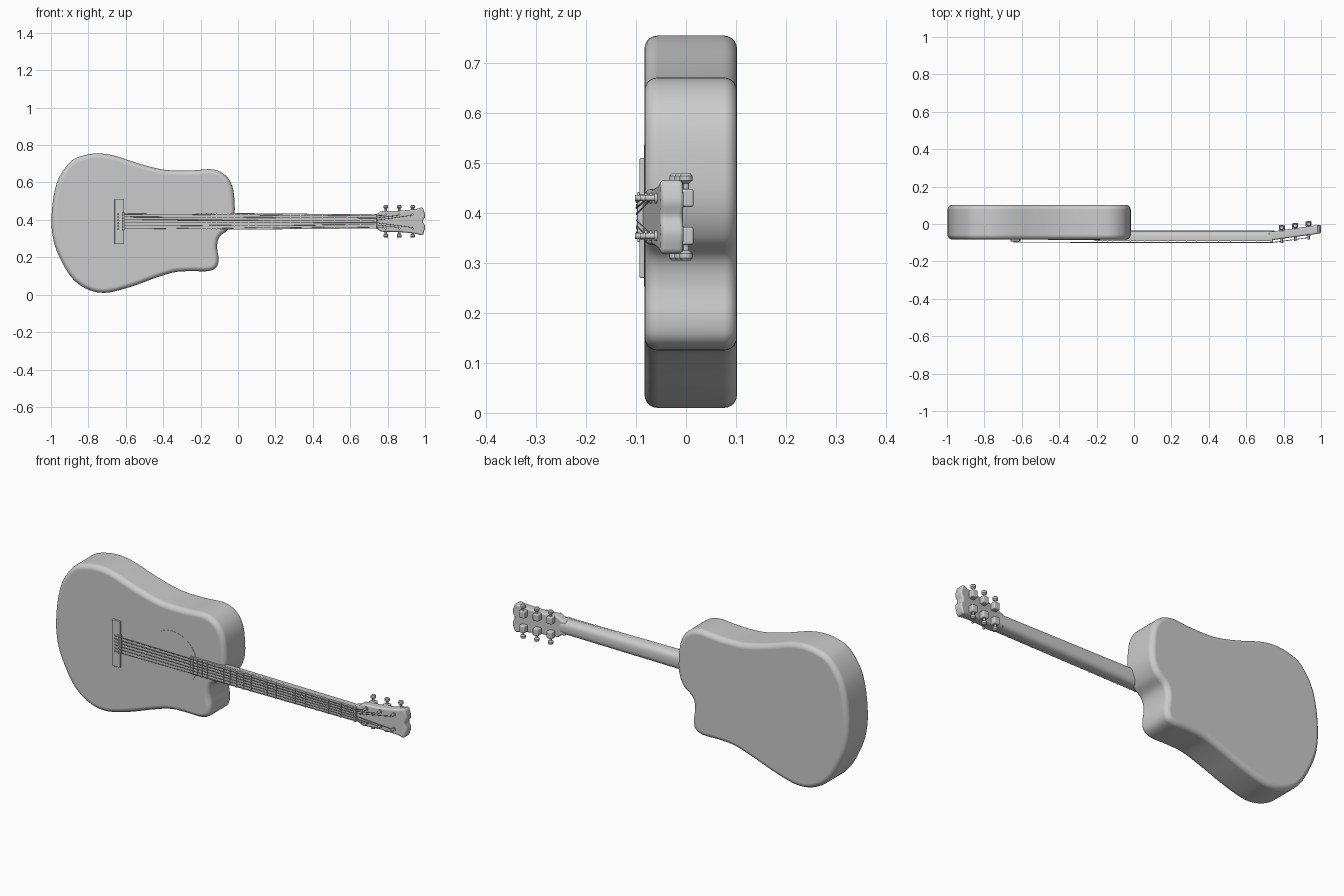
import bpy, bmesh, math
from mathutils import Vector, Matrix

if "Cube" in bpy.data.objects:
    bpy.data.objects.remove(bpy.data.objects["Cube"])

ZC = 0.392            # centre line of neck and strings
NUT, SADDLE = 0.73, -0.62


def finish(bm, name, bevel=0.0, segs=3, limit=40):
    bmesh.ops.recalc_face_normals(bm, faces=bm.faces)
    me = bpy.data.meshes.new(name)
    bm.to_mesh(me)
    bm.free()
    ob = bpy.data.objects.new(name, me)
    bpy.context.collection.objects.link(ob)
    bpy.ops.object.select_all(action='DESELECT')
    ob.select_set(True)
    bpy.context.view_layer.objects.active = ob
    bpy.ops.object.shade_smooth_by_angle(angle=math.radians(35))
    if bevel:
        m = ob.modifiers.new("Bevel", 'BEVEL')
        m.width, m.segments = bevel, segs
        m.limit_method, m.angle_limit = 'ANGLE', math.radians(limit)
        w = ob.modifiers.new("Normals", 'WEIGHTED_NORMAL')
        w.keep_sharp = False
        for e in me.edges:
            e.use_edge_sharp = False
        for p in me.polygons:
            p.use_smooth = True
    return ob


def spline(pts, steps):
    """Closed smooth curve through 2D points."""
    out, n = [], len(pts)
    for i in range(n):
        a, b, c, d = (Vector(pts[(i + k) % n]) for k in (-1, 0, 1, 2))
        for s in range(steps):
            t = s / steps
            out.append(0.5 * (2 * b + (c - a) * t + (2 * a - 5 * b + 4 * c - d) * t * t
                              + (3 * b - a - 3 * c + d) * t ** 3))
    return out


def slab(name, pts, y0, y1, bevel=0.0, segs=3, shear=None, limit=40):
    """Extrude an x-z outline along y; shear offsets y as a function of x."""
    f = shear or (lambda x: 0)
    bm = bmesh.new()
    front = [bm.verts.new((x, y0 + f(x), z)) for x, z in pts]
    back = [bm.verts.new((x, y1 + f(x), z)) for x, z in pts]
    bm.faces.new(front)
    bm.faces.new(back)
    for i in range(len(pts)):
        j = (i + 1) % len(pts)
        bm.faces.new((front[i], front[j], back[j], back[i]))
    return finish(bm, name, bevel, segs, limit)


def box(name, x0, x1, y0, y1, z0, z1, bevel=0.0):
    return slab(name, [(x0, z0), (x1, z0), (x1, z1), (x0, z1)], y0, y1, bevel, 2)


def add_cyl(bm, p, q, r, r2=None, n=16):
    p, q = Vector(p), Vector(q)
    rot = (q - p).to_track_quat('Z', 'Y').to_matrix().to_4x4()
    bmesh.ops.create_cone(bm, cap_ends=True, segments=n, radius1=r,
                          radius2=r if r2 is None else r2, depth=(q - p).length,
                          matrix=Matrix.Translation((p + q) / 2) @ rot)


# Body with one cutaway
outline = [(-.997, .405), (-.985, .53), (-.955, .63), (-.89, .716), (-.82, .746), (-.746, .755),
           (-.66, .743), (-.527, .70), (-.393, .668), (-.26, .664), (-.136, .67),
           (-.067, .638), (-.03, .578), (-.018, .487), (-.022, .41), (-.05, .35), (-.098, .31),
           (-.112, .257), (-.104, .19), (-.117, .145), (-.163, .126), (-.25, .126),
           (-.34, .12), (-.446, .088), (-.58, .04), (-.714, .01), (-.82, .036), (-.90, .105),
           (-.965, .225), (-.99, .31)]
slab("body", spline(outline, 6), -.083, .102, .026, 5, limit=60)

# Soundhole disc
bm = bmesh.new()
add_cyl(bm, (-.318, -.08, .395), (-.318, -.0845, .395), .142, n=64)
finish(bm, "soundhole")

# Neck: D-shaped section, tapering towards the nut
bm = bmesh.new()
rings = []
for x, w in ((-.09, .045), (-.02, .0445), (.35, .041), (NUT + .02, .037)):
    ring = []
    for k in range(17):
        a = math.pi * k / 16
        c, s = math.cos(a), math.sin(a)
        ring.append(bm.verts.new((x, -.082 + .046 * s ** .7,
                                  ZC + w * math.copysign(abs(c) ** .7, c))))
    rings.append(ring)
for r, q in zip(rings, rings[1:]):
    for k in range(17):
        j = (k + 1) % 17
        bm.faces.new((r[k], r[j], q[j], q[k]))
bm.faces.new(rings[0])
bm.faces.new(rings[-1])
finish(bm, "neck")


# Fretboard, frets and nut
def half_width(x):
    return .045 - .007 * (x + .21) / (NUT + .21)


slab("fretboard", [(-.21, ZC - .045), (NUT, ZC - .038), (NUT, ZC + .038), (-.21, ZC + .045)],
     -.091, -.08)
for n in range(1, 21):
    x = NUT - (NUT - SADDLE) * (1 - 2 ** (-n / 12))
    w = half_width(x)
    box(f"fret_{n}", x - .0025, x + .0025, -.094, -.09, ZC - w, ZC + w)
box("nut", NUT, NUT + .012, -.098, -.07, ZC - .038, ZC + .038, .002)


# Headstock, leaning back
def lean(x):
    return .14 * (x - .74)


half = [(.72, .037), (.745, .04), (.762, .053), (.785, .056), (.85, .056), (.91, .061),
        (.955, .067), (.98, .074), (.99, .072), (.994, .055), (1, .038), (.999, .02), (.99, .008)]
head = [(x, ZC + z) for x, z in half] + [(x, ZC - z) for x, z in reversed(half)]
slab("headstock", head, -.086, -.04, .009, 3, lean, 50)

# Tuners: post and washer in front, housing behind, shaft and button at the side
TX = (.79, .862, .934)
for side, label in ((1, "upper"), (-1, "lower")):
    for i, x in enumerate(TX):
        y = lean(x)
        z = ZC + side * .038
        bm = bmesh.new()
        add_cyl(bm, (x, y - .08, z), (x, y - .109, z), .006)
        add_cyl(bm, (x, y - .08, z), (x, y - .09, z), .0105)
        finish(bm, f"tuner_post_{label}_{i + 1}")
        box(f"tuner_housing_{label}_{i + 1}", x - .016, x + .016, y - .045, y - .012,
            z - .018, z + .018, .005)
        bm = bmesh.new()
        yb = y - .027
        add_cyl(bm, (x, yb, z), (x, yb, ZC + side * .076), .0055)
        for a, b, r0, r1 in ((.067, .073, .006, .013), (.073, .082, .013, .013),
                             (.082, .087, .013, .009)):
            add_cyl(bm, (x, yb, ZC + side * a), (x, yb, ZC + side * b), r0, r1)
        finish(bm, f"tuner_button_{label}_{i + 1}")

# Bridge, saddle and pins
slab("bridge", [(-.66, .27), (-.612, .27), (-.612, .34), (-.606, .35), (-.606, .434),
                (-.612, .444), (-.612, .51), (-.66, .51)], -.093, -.08, .003, 2)
box("saddle", SADDLE - .004, SADDLE + .004, -.097, -.09, ZC - .05, ZC + .05, .001)
bm = bmesh.new()
for k in range(6):
    z = ZC + (k - 2.5) * .016
    add_cyl(bm, (-.64, -.09, z), (-.64, -.098, z), .0045, .003, 12)
finish(bm, "bridge_pins")

# Strings: pin, saddle, nut, post
for k in range(6):
    t = k - 2.5
    side = 1 if t > 0 else -1
    px = TX[int(abs(t) - .5) * -1 + 2]
    path = [(-.64, -.094, ZC + t * .016), (SADDLE, -.098, ZC + t * .016),
            (NUT + .006, -.099, ZC + t * .012),
            (px, lean(px) - .1, ZC + side * .033)]
    cu = bpy.data.curves.new(f"string_{k + 1}", 'CURVE')
    cu.dimensions = '3D'
    cu.bevel_depth = .0013 + .00015 * k
    cu.bevel_resolution = 1
    sp = cu.splines.new('POLY')
    sp.points.add(len(path) - 1)
    for p, co in zip(sp.points, path):
        p.co = (*co, 1)
    bpy.context.collection.objects.link(bpy.data.objects.new(f"string_{k + 1}", cu))
